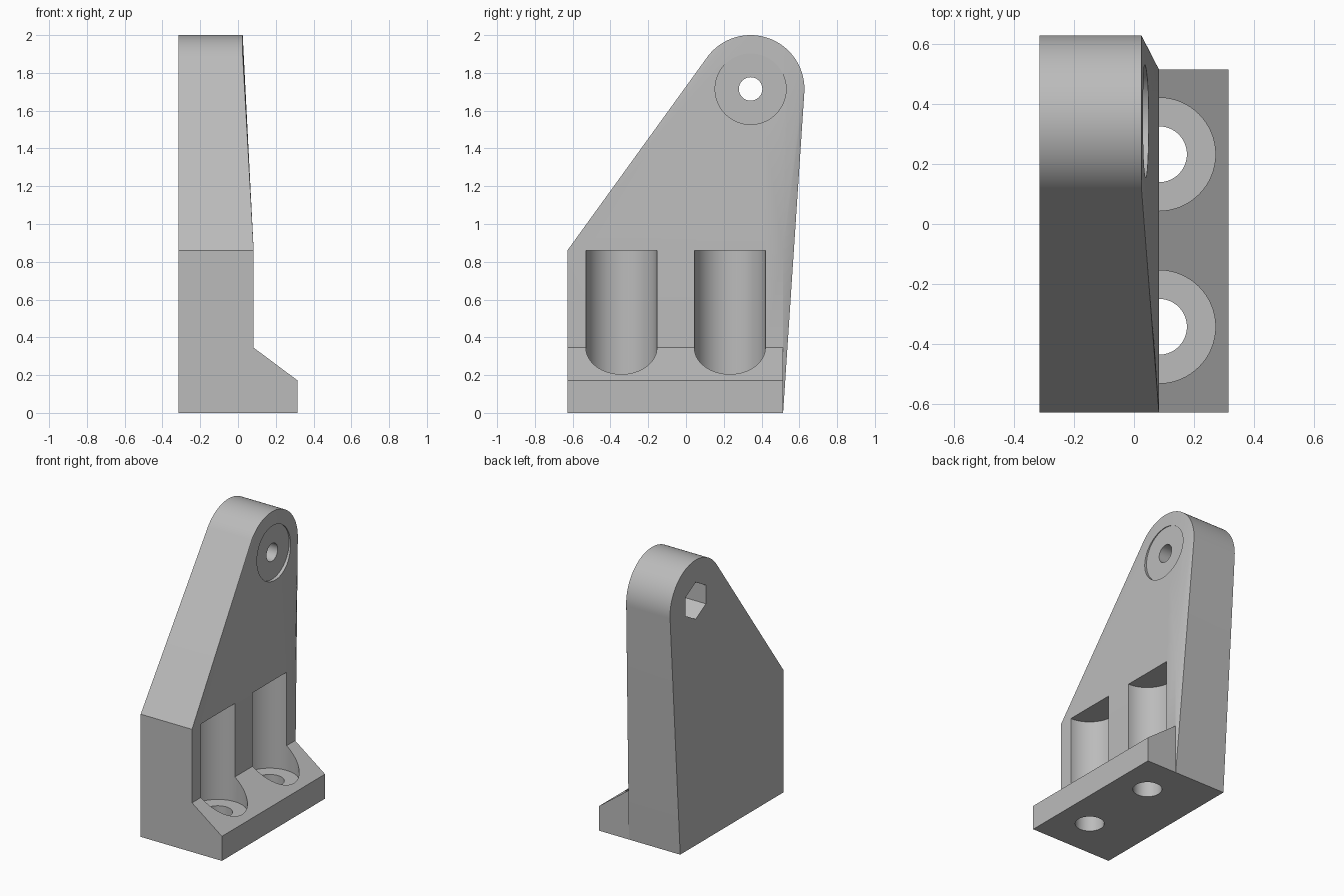
import bpy, bmesh
from math import pi, radians, sin, cos

cube = bpy.data.objects.get("Cube")
if cube:
    bpy.data.objects.remove(cube, do_unlink=True)

# Main dimensions
BACK, FACE, TOE = -0.315, 0.083, 0.315
Y0, Y1 = -0.628, 0.514
SHOULDER = 0.86
PIVOT_Y, PIVOT_Z, PIVOT_R, PIVOT_FACE = 0.342, 1.715, 0.285, 0.025
BOLT_Y = (-0.342, 0.232)

grey = bpy.data.materials.new("plain_grey")
grey.use_nodes = True
grey.diffuse_color = (0.5, 0.5, 0.5, 1)
grey.node_tree.nodes["Principled BSDF"].inputs["Base Color"].default_value = (0.5, 0.5, 0.5, 1)


def make_object(name, bm):
    bmesh.ops.recalc_face_normals(bm, faces=bm.faces)
    mesh = bpy.data.meshes.new(name)
    bm.to_mesh(mesh)
    bm.free()
    mesh.materials.append(grey)
    obj = bpy.data.objects.new(name, mesh)
    bpy.context.collection.objects.link(obj)
    return obj


def prism(name, ring, shift):
    """Extrude a closed outline along a vector."""
    bm = bmesh.new()
    face = bm.faces.new([bm.verts.new(p) for p in ring])
    top = bmesh.ops.extrude_face_region(bm, geom=[face])["geom"]
    verts = [v for v in top if isinstance(v, bmesh.types.BMVert)]
    bmesh.ops.translate(bm, verts=verts, vec=shift)
    return make_object(name, bm)


def pivot_ring(x, r, n=96):
    steps = [2 * pi * i / n for i in range(n)]
    return [(x, PIVOT_Y + r * sin(a), PIVOT_Z + r * cos(a)) for a in steps]


def pivot_rod(name, x0, x1, r, n=96):
    return prism(name, pivot_ring(x0, r, n), (x1 - x0, 0, 0))


def upright_rod(name, y, z0, z1, r, n=64):
    steps = [2 * pi * i / n for i in range(n)]
    ring = [(FACE + r * cos(a), y + r * sin(a), z0) for a in steps]
    return prism(name, ring, (0, 0, z1 - z0))


def combine(target, tool, operation):
    mod = target.modifiers.new(tool.name, 'BOOLEAN')
    mod.operation, mod.solver, mod.object = operation, 'EXACT', tool
    bpy.context.view_layer.objects.active = target
    bpy.ops.object.modifier_apply(modifier=mod.name)
    bpy.data.objects.remove(tool, do_unlink=True)


# Upright: hull around the base block and the round pivot end
bm = bmesh.new()
points = [(x, y, z) for x in (BACK, FACE) for y in (Y0, Y1) for z in (0, SHOULDER)]
points += pivot_ring(BACK, PIVOT_R) + pivot_ring(PIVOT_FACE, PIVOT_R)
for p in points:
    bm.verts.new(p)
hull = bmesh.ops.convex_hull(bm, input=bm.verts)
spare = {g for g in hull["geom_interior"] + hull["geom_unused"]
         if isinstance(g, bmesh.types.BMVert)}
bmesh.ops.delete(bm, geom=list(spare), context='VERTS')
bmesh.ops.dissolve_limit(bm, angle_limit=radians(0.1), verts=bm.verts, edges=bm.edges)
bracket = make_object("bracket", bm)

# Foot with a sloping upper face
foot_outline = [(-0.2, 0), (TOE, 0), (TOE, 0.172), (FACE, 0.345), (-0.2, 0.345)]
foot = prism("foot", [(x, Y0, z) for x, z in foot_outline], (0, Y1 - Y0, 0))
combine(bracket, foot, 'UNION')

# Bolt pockets and holes through the foot
for y in BOLT_Y:
    combine(bracket, upright_rod("bolt_pocket", y, 0.172, SHOULDER, 0.188), 'DIFFERENCE')
    combine(bracket, upright_rod("bolt_hole", y, -0.1, 0.3, 0.093), 'DIFFERENCE')

# Pivot: shallow washer seat, through hole and hexagonal nut pocket
combine(bracket, pivot_rod("washer_seat", PIVOT_FACE, 0.2, 0.188), 'DIFFERENCE')
combine(bracket, pivot_rod("pivot_hole", -0.5, 0.2, 0.062, 48), 'DIFFERENCE')
combine(bracket, pivot_rod("nut_pocket", -0.5, -0.13, 0.13, 6), 'DIFFERENCE')

# Smooth the round surfaces and keep the corners crisp
bpy.ops.object.select_all(action='DESELECT')
bracket.select_set(True)
bpy.context.view_layer.objects.active = bracket
bpy.ops.object.shade_smooth_by_angle(angle=radians(20))
